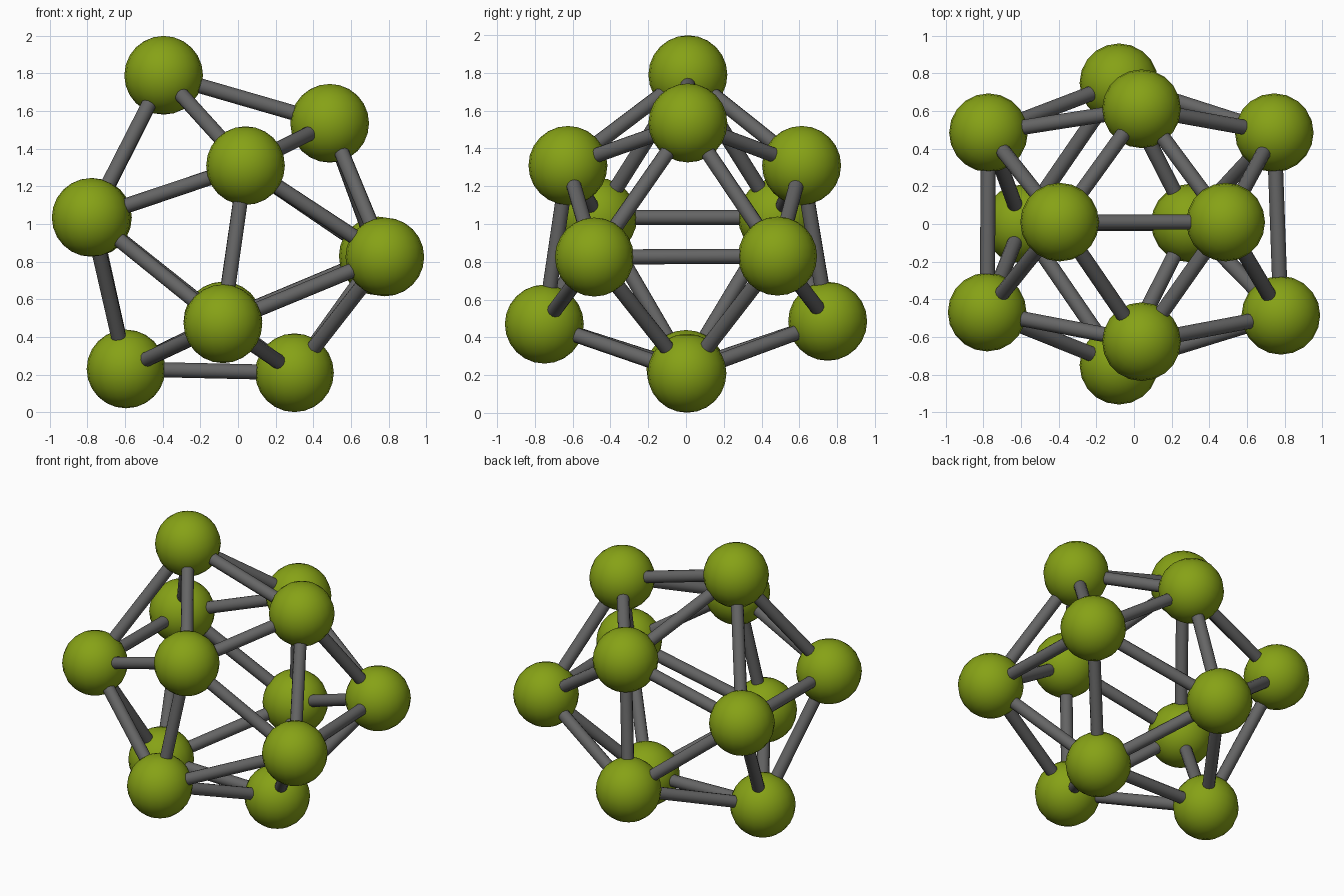
import bpy, math
from mathutils import Vector

if "Cube" in bpy.data.objects:
    bpy.data.objects.remove(bpy.data.objects["Cube"])

BALL_R, ROD_R = 0.209, 0.04


def material(name, color):
    m = bpy.data.materials.new(name)
    m.diffuse_color = color
    m.use_nodes = True
    m.node_tree.nodes["Principled BSDF"].inputs["Base Color"].default_value = m.diffuse_color
    return m


green = material("green", (0.24, 0.36, 0.008, 1))
grey = material("dark_grey", (0.13, 0.13, 0.13, 1))

# Ball centres of the slightly uneven icosahedron; l / r are the -y / +y sides
balls = {
    "top": (-0.395, 0.01, 1.79), "crown": (0.487, 0.01, 1.535),
    "foot": (-0.595, 0.0, 0.23), "base": (0.30, 0.005, 0.21),
    "upper_l": (0.04, -0.625, 1.31), "upper_r": (0.04, 0.612, 1.31),
    "west_l": (-0.78, -0.468, 1.035), "west_r": (-0.773, 0.485, 1.035),
    "east_l": (0.78, -0.485, 0.825), "east_r": (0.745, 0.485, 0.83),
    "lower_l": (-0.08, -0.75, 0.47), "lower_r": (-0.08, 0.75, 0.485),
}
balls = {k: Vector(v) for k, v in balls.items()}

# Rods on the middle plane or crossing it
links = [("top", "crown"), ("foot", "base"),
         ("west_l", "west_r"), ("east_l", "east_r")]
# Rods repeated on both sides
for s in ("_l", "_r"):
    up, we, ea, lo = ("upper" + s, "west" + s, "east" + s, "lower" + s)
    links += [("top", up), ("top", we), ("crown", up), ("crown", ea),
              ("foot", we), ("foot", lo), ("base", ea), ("base", lo),
              (up, we), (up, ea), (up, lo), (lo, we), (lo, ea)]


def finish(name, mat, angle):
    ob = bpy.context.object
    ob.name = name
    ob.data.materials.append(mat)
    bpy.ops.object.shade_smooth_by_angle(angle=math.radians(angle))


# Balls
for name, p in balls.items():
    bpy.ops.mesh.primitive_uv_sphere_add(segments=20, ring_count=12,
                                         radius=BALL_R, location=p)
    finish("ball_" + name, green, 40)

# Connecting rods
for a, b in links:
    d = balls[b] - balls[a]
    bpy.ops.mesh.primitive_cylinder_add(
        vertices=12, radius=ROD_R, depth=d.length,
        location=(balls[a] + balls[b]) / 2,
        rotation=d.to_track_quat('Z', 'Y').to_euler())
    finish(f"rod_{a}_{b}", grey, 40)
